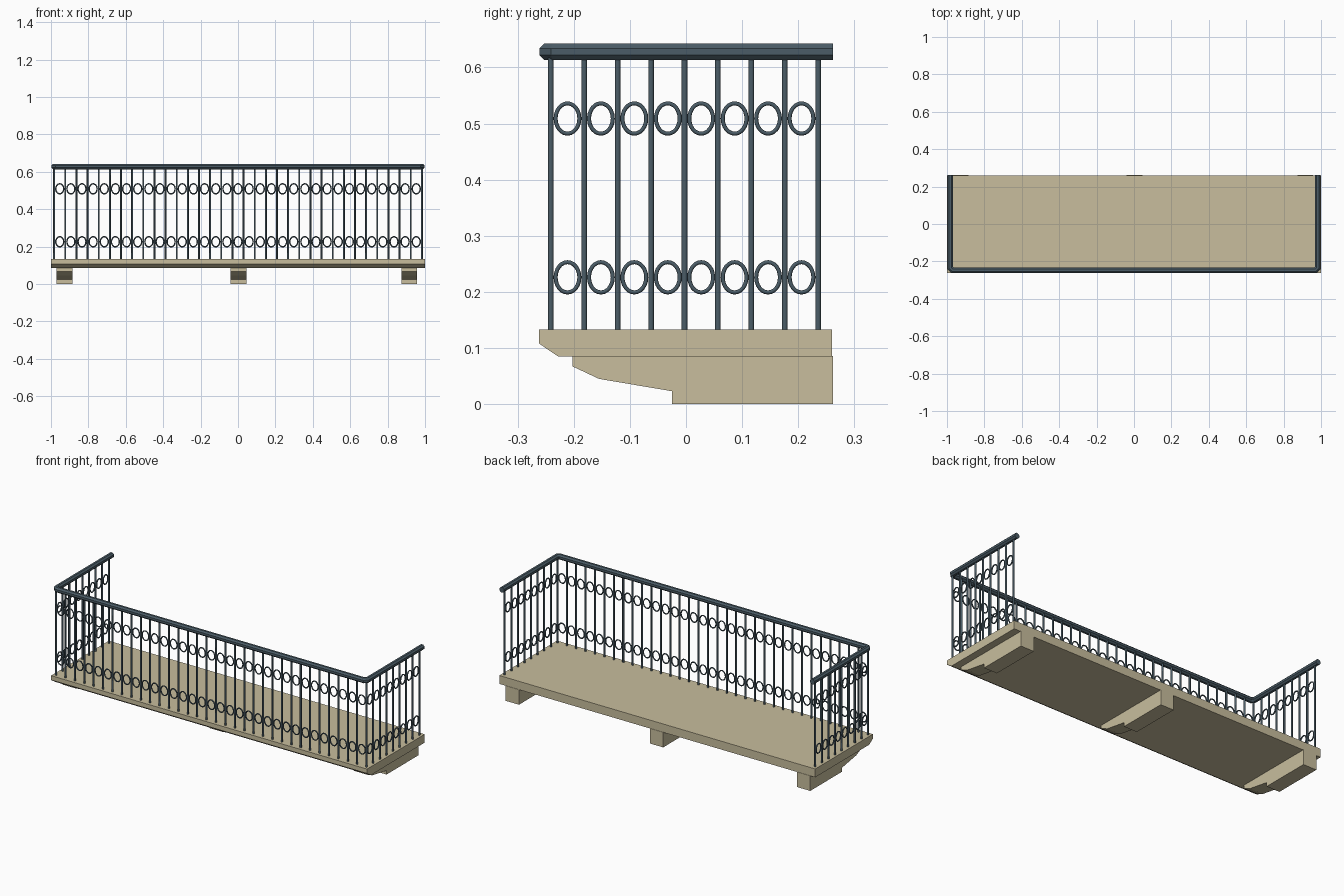
import bpy, bmesh, math
from mathutils import Vector

if "Cube" in bpy.data.objects:
    bpy.data.objects.remove(bpy.data.objects["Cube"])


def material(name, rgb):
    m = bpy.data.materials.new(name)
    m.diffuse_color = (*rgb, 1)
    m.use_nodes = True
    m.node_tree.nodes["Principled BSDF"].inputs["Base Color"].default_value = m.diffuse_color
    return m


STONE = material("sandstone", (0.58, 0.515, 0.34))
IRON = material("slate iron", (0.07, 0.108, 0.135))


def finish(bm, name, mat, smooth=None):
    bmesh.ops.recalc_face_normals(bm, faces=bm.faces)
    me = bpy.data.meshes.new(name)
    bm.to_mesh(me)
    bm.free()
    me.materials.append(mat)
    ob = bpy.data.objects.new(name, me)
    bpy.context.collection.objects.link(ob)
    if smooth:
        bpy.context.view_layer.objects.active = ob
        ob.select_set(True)
        bpy.ops.object.shade_smooth_by_angle(angle=math.radians(smooth))
        ob.select_set(False)
    return ob


def extrude_x(name, profile, x0, x1):
    """Closed (y, z) profile pulled along x."""
    bm = bmesh.new()
    f = bm.faces.new([bm.verts.new((x0, y, z)) for y, z in profile])
    ext = bmesh.ops.extrude_face_region(bm, geom=[f])["geom"]
    bmesh.ops.translate(bm, vec=(x1 - x0, 0, 0),
                        verts=[v for v in ext if isinstance(v, bmesh.types.BMVert)])
    return finish(bm, name, STONE)


def skin(bm, loops, closed):
    """Bridge consecutive vertex loops with quads."""
    n = len(loops[0])
    for i in range(len(loops) if closed else len(loops) - 1):
        a, b = loops[i], loops[(i + 1) % len(loops)]
        for k in range(n):
            bm.faces.new((a[k], a[(k + 1) % n], b[(k + 1) % n], b[k]))
    if not closed:
        bm.faces.new(loops[0])
        bm.faces.new(loops[-1])


# floor slab with chamfered front underside
extrude_x("floor_slab", [(-0.262, 0.133), (-0.262, 0.108), (-0.228, 0.085),
                         (0.26, 0.085), (0.26, 0.133)], -1, 1)

# support brackets
for label, cx in (("left", -0.928), ("middle", 0.003), ("right", 0.916)):
    extrude_x("bracket_" + label,
              [(-0.202, 0.086), (-0.202, 0.067), (-0.155, 0.045), (-0.025, 0.023),
               (-0.025, 0), (0.262, 0), (0.262, 0.086)], cx - 0.042, cx + 0.042)

# handrail: octagonal tube swept round three sides
X, YF, C, R = 0.983, -0.247, 0.012, 0.0157
path = [Vector(p) for p in ((-X, 0.262), (-X, YF + C), (-X + C, YF),
                            (X - C, YF), (X, YF + C), (X, 0.262))]
bm = bmesh.new()
loops = []
for i, p in enumerate(path):
    d0 = (p - path[i - 1]).normalized() if i else (path[1] - p).normalized()
    d1 = (path[i + 1] - p).normalized() if i < len(path) - 1 else d0
    t = (d0 + d1).normalized()
    side = Vector((-t.y, t.x)) / t.dot(d0)
    loop = []
    for k in range(8):
        a = math.pi / 8 + k * math.pi / 4
        q = p + side * R * math.cos(a)
        loop.append(bm.verts.new((q.x, q.y, 0.628 + R * math.sin(a))))
    loops.append(loop)
skin(bm, loops, False)
finish(bm, "handrail", IRON)

# baluster and ring positions: (x, y, direction along the railing)
STEP, Y0 = 2 * X / 33, -0.241
bars = [(-X + i * STEP, Y0) for i in range(34)]
bars += [(s * X, Y0 + i * STEP) for s in (-1, 1) for i in range(1, 9)]
ring_spots = [(-X + (i + 0.5) * STEP, Y0, (1, 0)) for i in range(33)]
ring_spots += [(s * X, Y0 + (i + 0.5) * STEP, (0, 1)) for s in (-1, 1) for i in range(8)]

# balusters
bm = bmesh.new()
for x, y in bars:
    loops = [[bm.verts.new((x + 0.0054 * math.cos((k + .5) * math.pi / 4),
                            y + 0.0054 * math.sin((k + .5) * math.pi / 4), z))
              for k in range(8)] for z in (0.13, 0.62)]
    skin(bm, loops, False)
finish(bm, "balusters", IRON, 50)

# oval rings in two rows
bm = bmesh.new()
N, M, T = 24, 6, 0.0036
for z0 in (0.226, 0.509):
    for x, y, (dx, dy) in ring_spots:
        loops = []
        for i in range(N):
            a = 2 * math.pi * i / N
            loop = []
            for k in range(M):
                b = 2 * math.pi * k / M
                u = (0.0212 + T * math.cos(b)) * math.cos(a)
                w = (0.0270 + T * math.cos(b)) * math.sin(a)
                v = T * math.sin(b)
                loop.append(bm.verts.new((x + u * dx - v * dy, y + u * dy + v * dx, z0 + w)))
            loops.append(loop)
        skin(bm, loops, True)
finish(bm, "oval_rings", IRON, 65)
